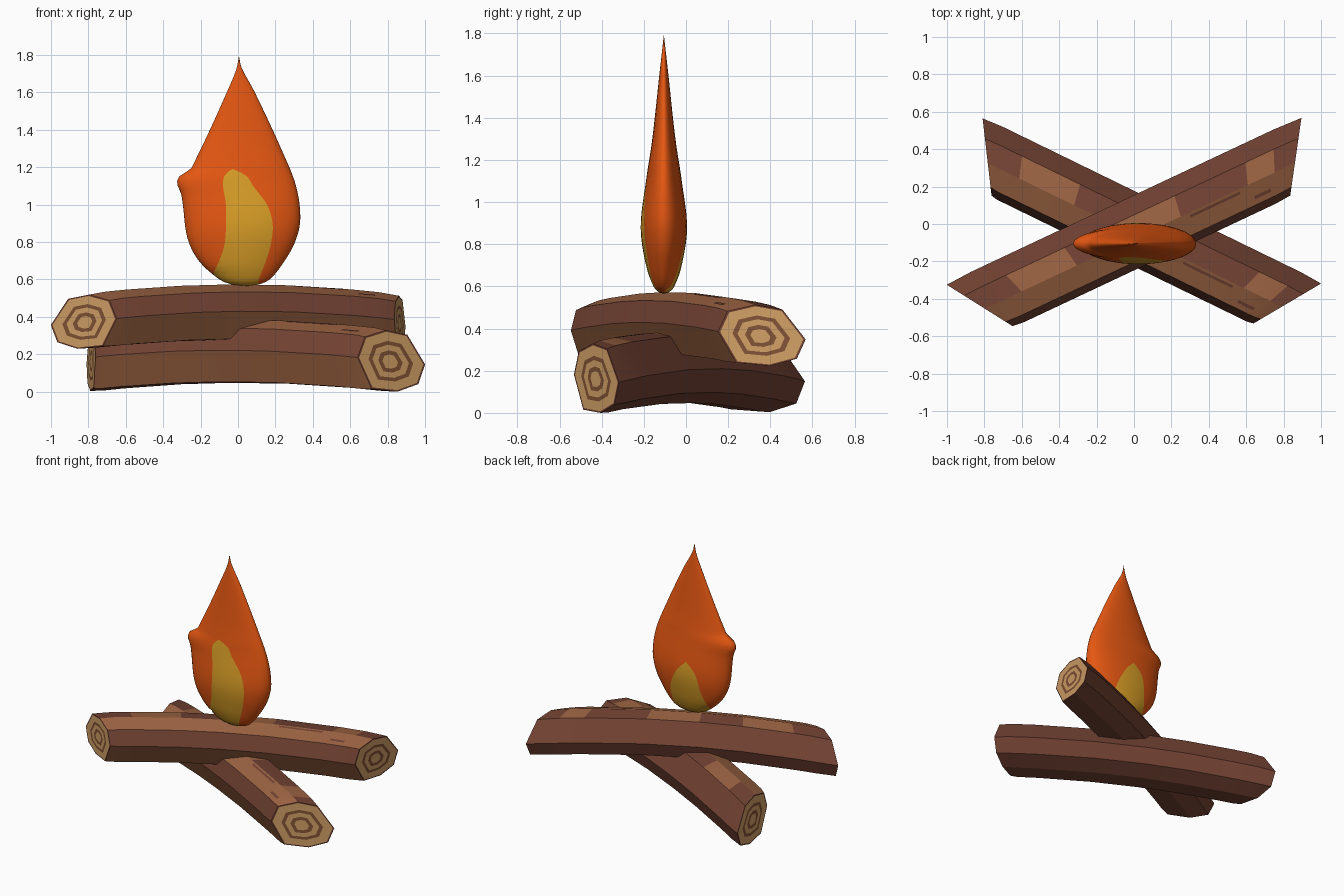
import bpy, bmesh, math
from mathutils import Vector

if "Cube" in bpy.data.objects:
    bpy.data.objects.remove(bpy.data.objects["Cube"])


def material(name, rgb):
    m = bpy.data.materials.new(name)
    m.use_nodes = True
    m.diffuse_color = (*rgb, 1)
    m.node_tree.nodes["Principled BSDF"].inputs["Base Color"].default_value = (*rgb, 1)
    return m


BARK = material("red brown bark", (.17, .055, .033))
LIGHT = material("light brown bark", (.33, .125, .055))
WOOD = material("tan cut wood", (.64, .355, .133))
RING = material("brown growth ring", (.22, .085, .035))
ORANGE = material("flame orange", (.78, .095, .006))
YELLOW = material("flame yellow", (.69, .34, .02))


def finish(bm, name, mats, angle):
    bmesh.ops.recalc_face_normals(bm, faces=bm.faces)
    mesh = bpy.data.meshes.new(name)
    bm.to_mesh(mesh)
    bm.free()
    for m in mats:
        mesh.materials.append(m)
    ob = bpy.data.objects.new(name, mesh)
    bpy.context.collection.objects.link(ob)
    bpy.ops.object.select_all(action='DESELECT')
    ob.select_set(True)
    bpy.context.view_layer.objects.active = ob
    bpy.ops.object.shade_smooth_by_angle(angle=math.radians(angle))
    return ob


def bridge(bm, a, b, pick):
    n = len(a)
    for i in range(n):
        j = (i + 1) % n
        bm.faces.new((a[i], a[j], b[j], b[i])).material_index = pick(i)


# Log cross-section (across, up) and the places where the bark changes colour
SECTION = [(.182, 0), (.09, .14), (-.02, .155), (-.13, .115),
           (-.168, .01), (-.095, -.14), (.04, -.145), (.147, -.1)]
CUTS = [-.8, -.68, -.35, -.07, .27, .67, .83]
LIGHT_CELLS = (2, 4, 6)
CAP_LOOPS = [(.95, 0), (.66, 1), (.54, 2), (.36, 1), (.23, 2)]


def build_log(name, angle, centre, left, right, tall):
    ca, sa = math.cos(math.radians(angle)), math.sin(math.radians(angle))

    def place(u, v, h):
        # Arched axis turned about z
        z = centre[1] - .05 * (u / .9) ** 2 + h * tall
        return Vector((u * ca - v * sa, centre[0] + u * sa + v * ca, z))

    def loop(bm, u, slope, size):
        return [bm.verts.new(place(u + slope * v * size, v * size, h * size))
                for v, h in SECTION]

    bm = bmesh.new()
    ends = [(left, -.64), (right, .66)]
    loops = [loop(bm, *ends[0], 1)]
    loops += [loop(bm, u, u * .5, 1.04) for u in CUTS]
    loops.append(loop(bm, *ends[1], 1))

    def bark(cell):
        def pick(i):
            patch = i == 1 and cell in LIGHT_CELLS
            return 3 if patch or i in (2, 4) else 0
        return pick

    for k in range(len(loops) - 1):
        bridge(bm, loops[k], loops[k + 1], bark(k))

    # Growth rings on the slanted cut ends
    for (u, slope), outer in zip(ends, (loops[0], loops[-1])):
        for size, mat in CAP_LOOPS:
            inner = loop(bm, u, slope, size)
            bridge(bm, outer, inner, lambda i: mat)
            outer = inner
        bm.faces.new(outer).material_index = 1
    finish(bm, name, [BARK, WOOD, RING, LIGHT], 22)

    # Dark bark streaks as thin plates on the upper front facet
    bm = bmesh.new()
    (v0, h0), (v1, h1) = SECTION[2], SECTION[3]
    for u0, u1, s0, s1 in ((.32, .62, .12, .24), (.7, .8, .6, .75)):
        quad = []
        for u, s in ((u0, s0), (u1, s0), (u1, s1), (u0, s1)):
            v, h = v0 + (v1 - v0) * s, h0 + (h1 - h0) * s
            p = place(u + .5 * u * v, v * 1.04, h * 1.04)
            quad.append(bm.verts.new(p + Vector((0, 0, .004))))
        bm.faces.new(quad)
    finish(bm, name + "_streaks", [BARK], 22)


build_log("lower_log", -26, (-.033, .21), -.873, .904, 1.08)
build_log("upper_log", 25.2, (-.055, .42), -.904, .955, .95)


def curve(points):
    # Smooth interpolation through (height, value) points
    def tangent(i):
        a, b = points[max(i - 1, 0)], points[min(i + 1, len(points) - 1)]
        return (b[1] - a[1]) / (b[0] - a[0])

    def value(z):
        if z <= points[0][0]:
            return points[0][1]
        for i in range(len(points) - 1):
            (z0, a), (z1, b) = points[i], points[i + 1]
            if z <= z1:
                d = z1 - z0
                t = (z - z0) / d
                s = t * t * (3 - 2 * t)
                bend = t * (1 - t) * d
                return a + (b - a) * s + bend * ((1 - t) * tangent(i) - t * tangent(i + 1))
        return points[-1][1]
    return value


# Flame outline, thickness, and edges of the yellow core
BASE, TIP = .565, 1.795
flame_left = curve([(BASE, .05), (.572, -.03), (.6, -.1), (.7, -.21), (.82, -.27),
                    (1, -.295), (1.06, -.305), (1.11, -.325), (1.15, -.315), (1.19, -.255),
                    (1.24, -.227), (1.4, -.15), (1.6, -.06), (1.72, -.01), (TIP, .005)])
flame_right = curve([(BASE, .05), (.572, .11), (.6, .17), (.7, .25), (.8, .305),
                     (.92, .333), (1.1, .31), (1.3, .23), (1.6, .09), (1.73, .02), (TIP, .005)])
flame_depth = curve([(BASE, 0), (.572, .025), (.6, .05), (.7, .085), (.88, .11),
                     (1.1, .085), (1.3, .055), (1.6, .022), (TIP, 0)])
core_left = curve([(.6, -.15), (.7, -.1), (.8, -.07), (1, -.065), (1.1, -.08),
                   (1.16, -.07), (1.19, -.03)])
core_right = curve([(.6, .11), (.7, .15), (.8, .178), (.9, .185), (1, .155),
                    (1.1, .08), (1.16, .04), (1.19, -.03)])
back_left = curve([(.6, -.15), (.75, -.11), (.9, -.07), (.97, 0)])
back_right = curve([(.6, .14), (.75, .14), (.9, .07), (.97, 0)])
CORE_TOP, BACK_TOP = 1.19, .97
SIDE, MID = 7, 5


def flame_row(z):
    l, r, depth = flame_left(z), flame_right(z), flame_depth(z)
    mid, half = (l + r) / 2, max((r - l) / 2, 1e-6)

    def angle(x):
        return math.acos(max(-.995, min(.995, (x - mid) / half)))

    row = []
    for sign, left, right in ((-1, core_left, core_right), (1, back_left, back_right)):
        stops = [math.pi, angle(left(z)), angle(right(z)), 0]
        side = []
        for k, count in enumerate((SIDE, MID, SIDE)):
            for i in range(count):
                t = stops[k] + (stops[k + 1] - stops[k]) * i / count
                side.append((mid + half * math.cos(t), sign * depth * math.sin(t)))
        if sign > 0:
            side = side[1:] + [(r, 0)]
            side.reverse()
        row += side
    return [(x, y - .105, z) for x, y in row]


heights = [BASE, .568, .572, .585, BACK_TOP, CORE_TOP, TIP]
heights += [.6 + .025 * i for i in range(48)]
heights.sort()
bm = bmesh.new()
rows = [[bm.verts.new(p) for p in flame_row(z)] for z in heights]
COUNT = 2 * SIDE + MID


def core_rule(z):
    def pick(i):
        if i < COUNT:
            return int(SIDE <= i < SIDE + MID and z < CORE_TOP - .001)
        return int(SIDE <= i - COUNT < SIDE + MID and z < BACK_TOP - .001)
    return pick


for k in range(len(rows) - 1):
    bridge(bm, rows[k], rows[k + 1], core_rule(heights[k]))
bmesh.ops.remove_doubles(bm, verts=bm.verts, dist=.0001)
finish(bm, "flame", [ORANGE, YELLOW], 60)
